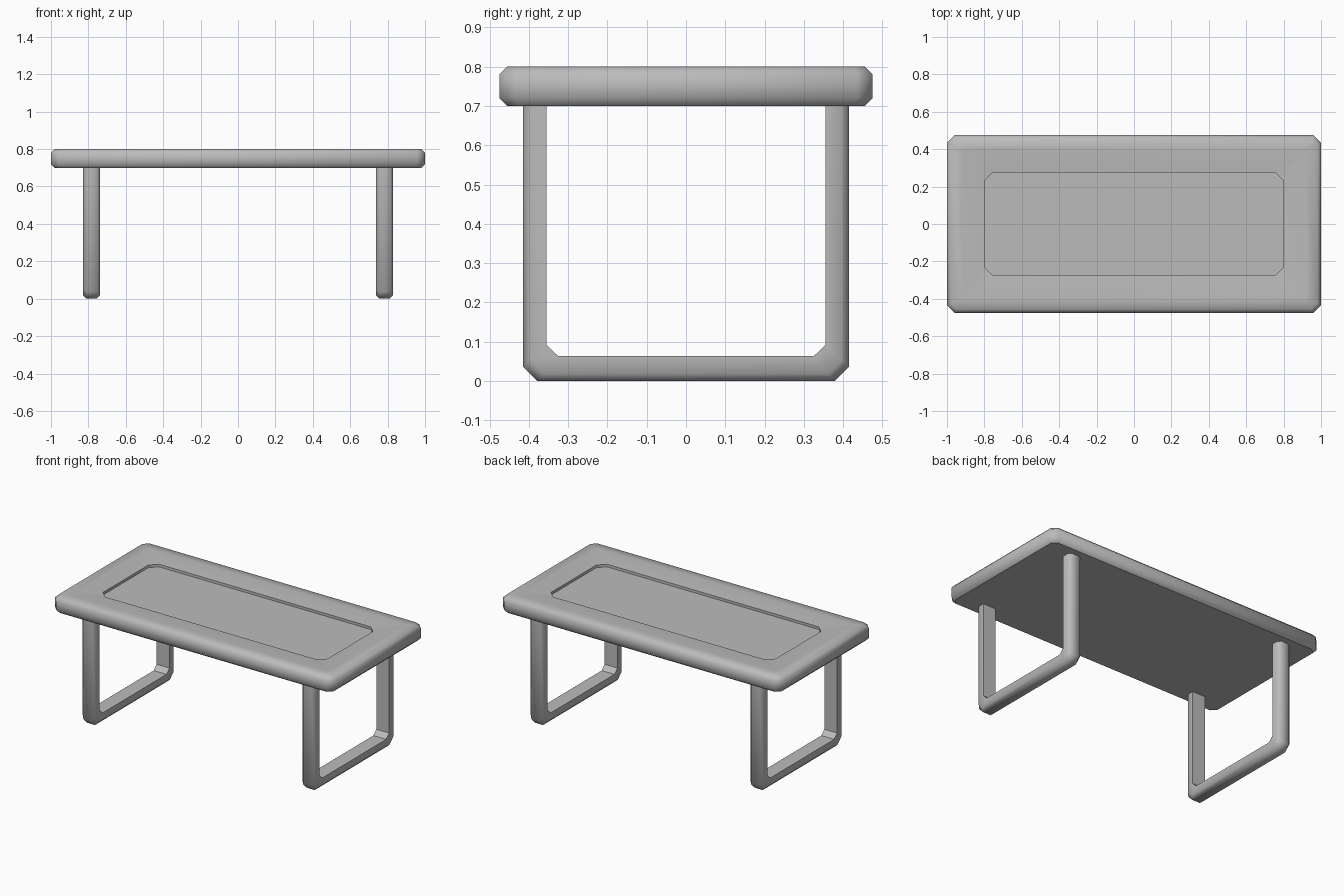
import bpy
import bmesh
import math

cube = bpy.data.objects.get("Cube")
if cube:
    bpy.data.objects.remove(cube, do_unlink=True)

GREY = (0.5, 0.5, 0.5, 1.0)
grey = bpy.data.materials.new("plain grey")
grey.use_nodes = True
grey.diffuse_color = GREY
grey.node_tree.nodes["Principled BSDF"].inputs["Base Color"].default_value = GREY


def loft(name, rings, is_flat):
    """Skin equal closed rings, cap both ends, smooth all but sharp edges and flat faces."""
    bm = bmesh.new()
    loops = [[bm.verts.new(p) for p in ring] for ring in rings]
    n = len(loops[0])
    for a, b in zip(loops, loops[1:]):
        for i in range(n):
            j = (i + 1) % n
            bm.faces.new((a[i], a[j], b[j], b[i]))
    bm.faces.new(loops[0][::-1])
    bm.faces.new(loops[-1])
    bmesh.ops.recalc_face_normals(bm, faces=bm.faces)
    for f in bm.faces:
        f.smooth = not is_flat(f)
    for e in bm.edges:
        e.smooth = e.calc_face_angle(0) < math.radians(60)
    mesh = bpy.data.meshes.new(name)
    bm.to_mesh(mesh)
    bm.free()
    mesh.materials.append(grey)
    obj = bpy.data.objects.new(name, mesh)
    bpy.context.collection.objects.link(obj)
    return obj


def clipped_rectangle(hx, hy, cut, z):
    """Rectangle outline with its four corners cut off."""
    quarter = [(hx, hy - cut), (hx - cut, hy)]
    pts = quarter + [(-x, y) for x, y in quarter[::-1]]
    pts += [(-x, -y) for x, y in pts]
    return [(x, y, z) for x, y in pts]


# Table top: chamfered slab, raised rim, gently dished border and sunken panel
top_rings = [
    clipped_rectangle(0.98, 0.455, 0.03, 0.70),
    clipped_rectangle(1.00, 0.475, 0.04, 0.72),
    clipped_rectangle(1.00, 0.475, 0.04, 0.78),
    clipped_rectangle(0.98, 0.455, 0.03, 0.80),
    clipped_rectangle(0.92, 0.40, 0.01, 0.80),
    clipped_rectangle(0.80, 0.275, 0.045, 0.787),
    clipped_rectangle(0.80, 0.275, 0.045, 0.77),
]
loft("table_top", top_rings, lambda f: len(f.verts) > 4)


# Legs: U-shaped loops, flat on the inside and chamfered on the outside
def mirrored_path(half):
    return half + [(-y, z) for y, z in half[::-1]]


outer = mirrored_path([(-0.415, 0.71), (-0.415, 0.037), (-0.378, 0.0)])
inner = mirrored_path([(-0.355, 0.71), (-0.355, 0.092), (-0.325, 0.063)])
section = [(-0.046, 0), (-0.046, 0.7), (-0.028, 1), (0.028, 1), (0.046, 0.7), (0.046, 0)]


def faces_inward(f):
    """Inner faces of the loop, which point towards its middle."""
    c = f.calc_center_median()
    return abs(f.normal.x) < 0.1 and f.normal.y * c.y + f.normal.z * (c.z - 0.4) < 0


for side, x0 in (("left", 0.783), ("right", -0.783)):
    leg_rings = []
    for (yo, zo), (yi, zi) in zip(outer, inner):
        leg_rings.append([(x0 + x, yi + (yo - yi) * t, zi + (zo - zi) * t)
                          for x, t in section])
    loft(side + "_leg_loop", leg_rings, faces_inward)
